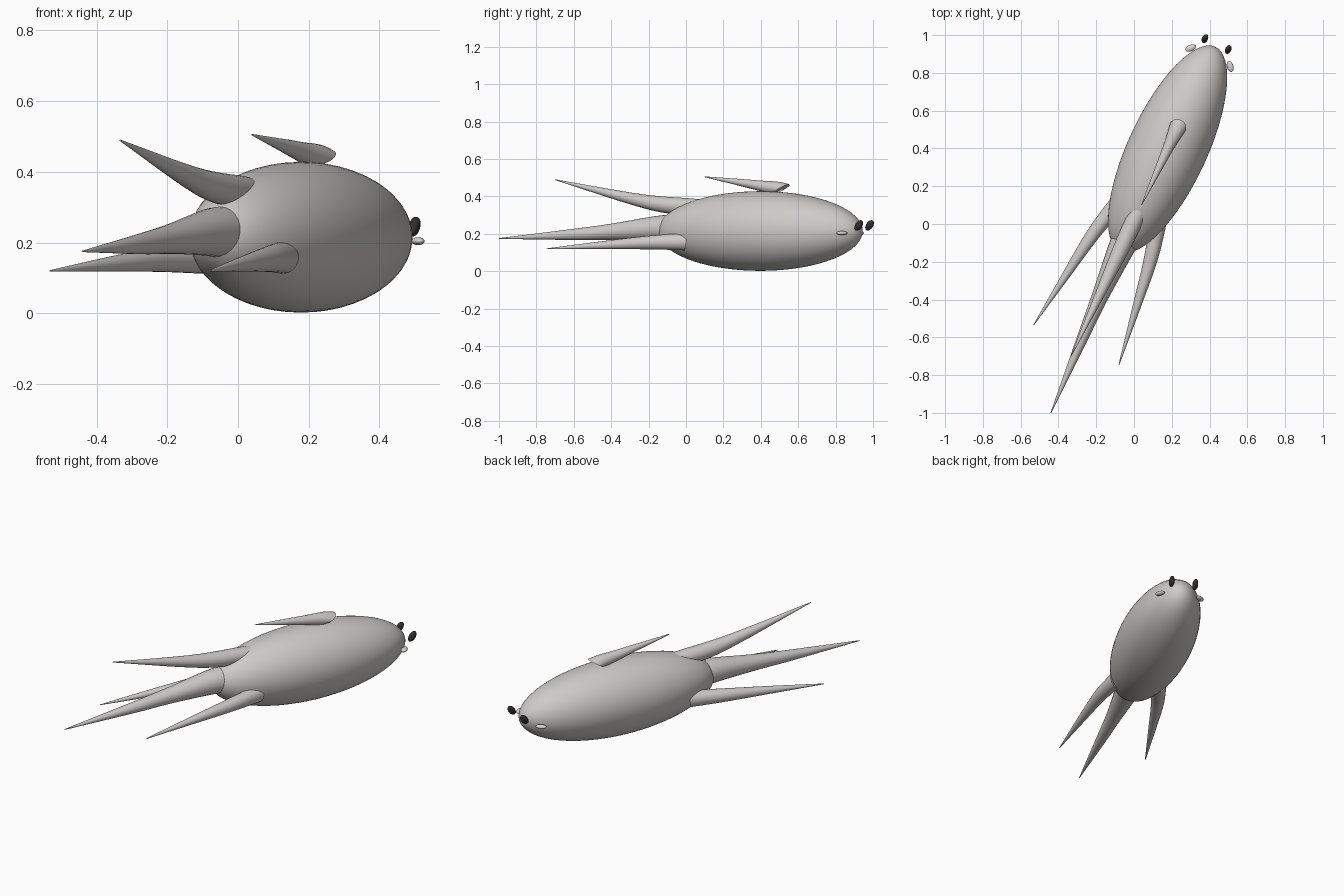
import bpy, bmesh, math
from mathutils import Matrix, Vector

cube = bpy.data.objects.get("Cube")
if cube:
    bpy.data.objects.remove(cube, do_unlink=True)

# Local frame: y runs along the body towards the head, x across it
FRAME = Matrix.Translation((0.178, 0.397, 0)) @ Matrix.Rotation(math.radians(-25), 4, 'Z')


def material(name, color):
    mat = bpy.data.materials.new(name)
    mat.use_nodes = True
    mat.diffuse_color = color
    mat.node_tree.nodes["Principled BSDF"].inputs["Base Color"].default_value = color
    return mat


GREY = material("warm_grey", (0.61, 0.60, 0.57, 1))
PALE = material("pale_grey", (0.68, 0.67, 0.65, 1))
DARK = material("near_black", (0.03, 0.026, 0.028, 1))


def finish(bm, name, mat):
    """Turn a bmesh into a smooth object placed in the body frame."""
    bmesh.ops.recalc_face_normals(bm, faces=bm.faces)
    bm.transform(FRAME)
    mesh = bpy.data.meshes.new(name)
    bm.to_mesh(mesh)
    bm.free()
    mesh.materials.append(mat)
    obj = bpy.data.objects.new(name, mesh)
    bpy.context.collection.objects.link(obj)
    bpy.ops.object.select_all(action='DESELECT')
    obj.select_set(True)
    bpy.context.view_layer.objects.active = obj
    bpy.ops.object.shade_smooth_by_angle(angle=math.radians(50))
    return obj


def ellipsoid(name, mat, center, radii, turn=None, segments=24):
    bm = bmesh.new()
    # Poles lie on the long y axis
    pole = Matrix.Rotation(math.pi / 2, 4, 'X')
    bmesh.ops.create_uvsphere(bm, u_segments=segments, v_segments=segments // 2,
                              radius=1, matrix=pole)
    bm.transform(Matrix.Translation(center) @ (turn or Matrix()) @ Matrix.Diagonal((*radii, 1)))
    return finish(bm, name, mat)


def smooth_path(points, steps):
    """Catmull-Rom through (x, y, z, radius) points."""
    p = [Vector(q) for q in points]
    p = [2 * p[0] - p[1]] + p + [2 * p[-1] - p[-2]]
    out = []
    for a, b, c, d in zip(p, p[1:], p[2:], p[3:]):
        for i in range(steps):
            t = i / steps
            out.append(0.5 * (2 * b + (c - a) * t + (2 * a - 5 * b + 4 * c - d) * t ** 2
                              + (3 * b - a - 3 * c + d) * t ** 3))
    return out + [p[-2]]


def tapered_limb(name, points, start=None, sides=24, steps=8):
    """Round limb swept along a path, with an optional tilt of its first rings."""
    path = smooth_path(points, steps)
    bm = bmesh.new()
    rings = []
    for i, p in enumerate(path):
        before, after = path[max(i - 1, 0)], path[min(i + 1, len(path) - 1)]
        axis = (after - before).to_3d().normalized()
        if start:
            axis = axis.lerp(Vector(start).normalized(), (1 - i / len(path)) ** 4).normalized()
        u = axis.cross(Vector((1, 0, 0))).normalized()
        v = axis.cross(u)
        angles = [2 * math.pi * k / sides for k in range(sides)]
        rings.append([bm.verts.new(p.to_3d() + p.w * (u * math.cos(a) + v * math.sin(a)))
                      for a in angles])
    for r, s in zip(rings, rings[1:]):
        for k in range(sides):
            n = (k + 1) % sides
            bm.faces.new((r[k], r[n], s[n], s[k]))
    bm.faces.new(rings[0])
    bm.faces.new(rings[-1])
    return finish(bm, name, GREY)


# Body
ellipsoid("body", GREY, (0, 0, 0.215), (0.209, 0.597, 0.213), segments=64)

# Tail and upper fins, on the centre line
tapered_limb("tail", [(0, -0.5, 0.228, 0.077), (0, -0.62, 0.228, 0.066),
                      (0.006, -0.875, 0.211, 0.043), (0.014, -1.09, 0.197, 0.03),
                      (0.03, -1.527, 0.175, 0.002)])
tapered_limb("rear_top_fin", [(0, -0.37, 0.345, 0.047), (0, -0.558, 0.355, 0.044),
                              (0, -0.768, 0.39, 0.031), (0, -1.209, 0.489, 0.002)],
             start=(0, -0.8, 0.6))
tapered_limb("front_top_fin", [(0, 0.13, 0.442, 0.045), (0, 0.03, 0.453, 0.031),
                               (0, -0.1, 0.472, 0.02), (0, -0.327, 0.505, 0.002)],
             start=(0, -0.5, 0.86))

# Paired side fins, nostrils and eyes
for side, label in ((1, "left"), (-1, "right")):
    tapered_limb(label + "_side_fin",
                 [(side * 0.125, -0.39, 0.158, 0.046), (side * 0.168, -0.58, 0.153, 0.036),
                  (side * 0.206, -0.838, 0.139, 0.021), (side * 0.249, -1.144, 0.12, 0.002)],
                 start=(side * 0.6, -0.8, 0))
    ellipsoid(label + "_pale_bead", PALE, (side * 0.1155, 0.536, 0.204), (0.017, 0.03, 0.011),
              Matrix.Rotation(side * math.radians(42), 4, 'Z'))
    ellipsoid(label + "_eye", DARK, (side * 0.068, 0.613, 0.245), (0.016, 0.032, 0.019),
              Matrix.Rotation(math.radians(53), 4, 'X'))
